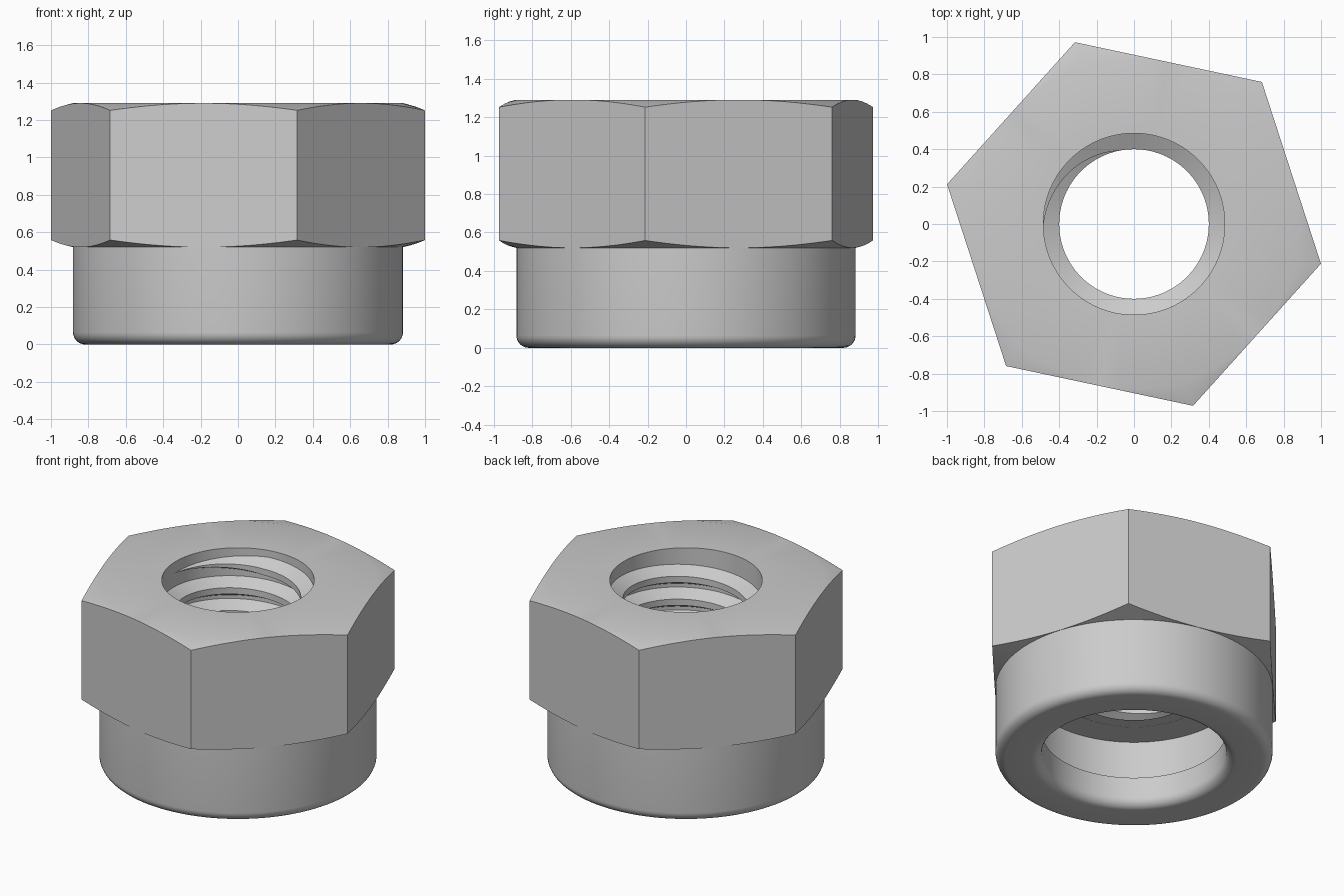
import bpy, bmesh, math

if "Cube" in bpy.data.objects:
    bpy.data.objects.remove(bpy.data.objects["Cube"])

SEG = 144
APO = 0.885            # hexagon apothem
COLLAR = 0.882         # collar radius
ROT = math.radians(-12)
BORE, CREST, PITCH = 0.485, 0.4, 0.16
TOP, MID = 1.29, 0.52

steel = bpy.data.materials.new("light steel grey")
steel.diffuse_color = (0.6, 0.6, 0.6, 1)
steel.use_nodes = True
steel.node_tree.nodes["Principled BSDF"].inputs["Base Color"].default_value = steel.diffuse_color


def finish(name, bm):
    bmesh.ops.remove_doubles(bm, verts=bm.verts, dist=1e-5)
    bmesh.ops.recalc_face_normals(bm, faces=bm.faces)
    me = bpy.data.meshes.new(name)
    bm.to_mesh(me)
    bm.free()
    me.materials.append(steel)
    ob = bpy.data.objects.new(name, me)
    bpy.context.collection.objects.link(ob)
    bpy.ops.object.select_all(action='DESELECT')
    ob.select_set(True)
    bpy.context.view_layer.objects.active = ob
    bpy.ops.object.shade_smooth_by_angle(angle=math.radians(30))
    return ob


def fillet(cr, cz, r, a0, a1, n=8):
    return [(cr + r * math.cos(math.radians(a0 + (a1 - a0) * i / n)),
             cz + r * math.sin(math.radians(a0 + (a1 - a0) * i / n))) for i in range(n + 1)]


def hex_radius(a):
    t = (a - ROT) % (math.pi / 3) - math.pi / 6
    return APO / math.cos(t)


# nut body: one closed lathe whose two hexagon rings vary in radius
F = 0.065
profile = [(BORE, TOP), (APO - 0.001, TOP), "hex_top", "hex_bottom", (COLLAR, MID)]
profile += fillet(COLLAR - F, F, F, 0, -90)
profile += fillet(0.586 + F, F, F, 270, 180)
# inward lip, hollow groove behind it, ceiling and threaded bore
profile += [(0.586, 0.205), (0.68, 0.205), (0.68, MID), (BORE, MID)]

bm = bmesh.new()
rings = []
for p in profile:
    ring = []
    for i in range(SEG):
        a = ROT + 2 * math.pi * i / SEG
        if isinstance(p, str):
            r = hex_radius(a)
            drop = (r - APO) * 0.28
            z = TOP - drop if p == "hex_top" else MID + drop
        else:
            r, z = p
        ring.append(bm.verts.new((r * math.cos(a), r * math.sin(a), z)))
    rings.append(ring)
for k, ring in enumerate(rings):
    nxt = rings[(k + 1) % len(rings)]
    for i in range(SEG):
        j = (i + 1) % SEG
        bm.faces.new((ring[i], ring[j], nxt[j], nxt[i]))
finish("nut_body", bm)

# screw thread: helical ridge, cut flat at the ceiling, fading out at the top
bm = bmesh.new()
END_A, END_Z = math.pi, 1.21
N, TURNS = 96, 5
prev = None
for s in range(N * TURNS + 1):
    back = 2 * math.pi * s / N
    a = END_A - back
    zc = END_Z - PITCH * back / (2 * math.pi)
    f = min(1.0, 0.02 + back / math.radians(80))
    inner = BORE - (BORE - CREST) * f
    sect = [(BORE + 0.005, -0.07 * f), (inner, -0.022 * f),
            (inner, 0.022 * f), (BORE + 0.005, 0.07 * f)]
    cur = [bm.verts.new((r * math.cos(a), r * math.sin(a), max(zc + dz, MID + 0.001)))
           for r, dz in sect]
    if prev:
        for k in range(4):
            m = (k + 1) % 4
            bm.faces.new((prev[k], prev[m], cur[m], cur[k]))
    else:
        bm.faces.new(cur)
    prev = cur
bm.faces.new(prev)
bmesh.ops.dissolve_degenerate(bm, dist=1e-5, edges=bm.edges)
finish("screw_thread", bm)
